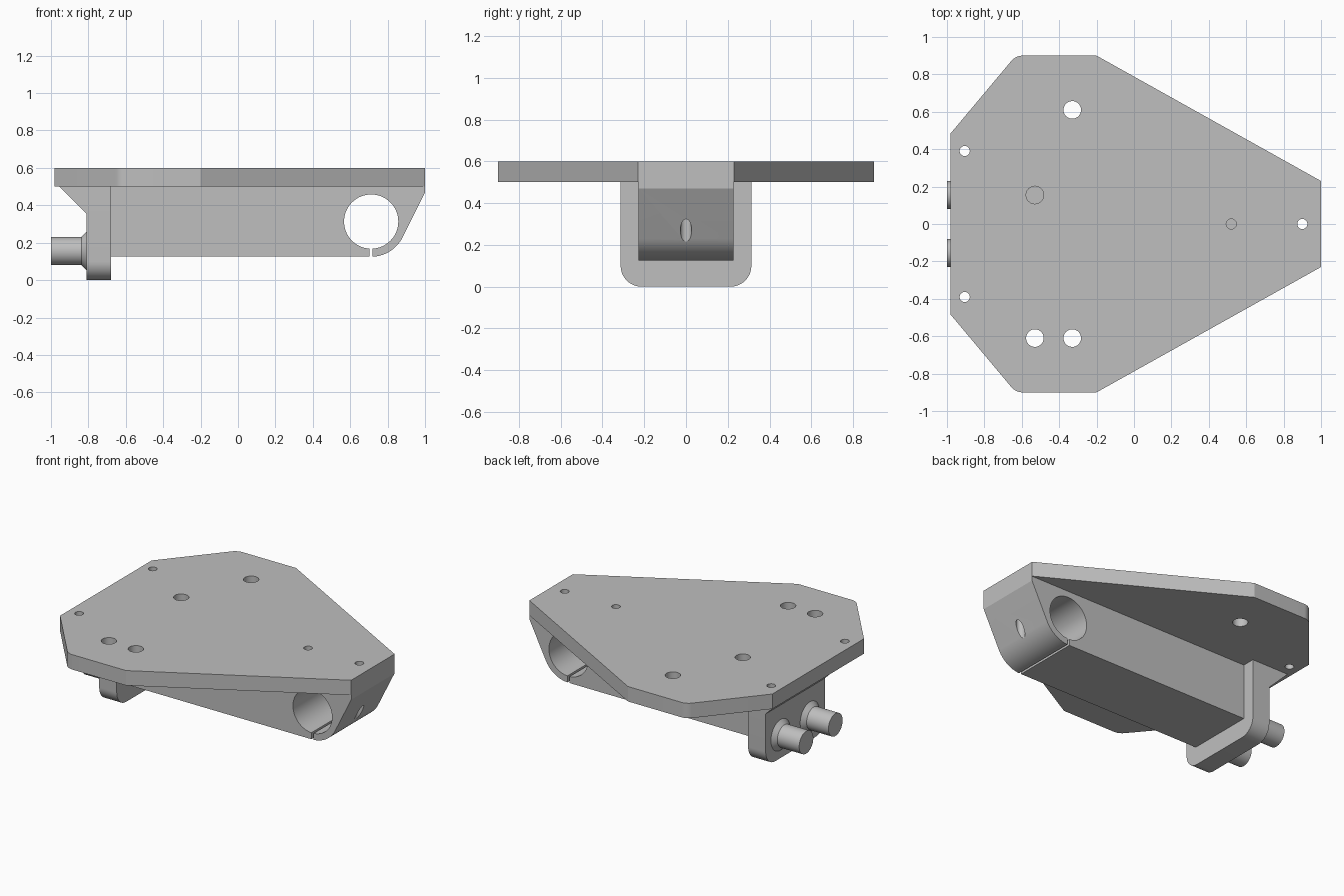
import bpy, bmesh
from math import cos, sin, radians
from mathutils import Vector

cube = bpy.data.objects.get("Cube")
if cube:
    bpy.data.objects.remove(cube, do_unlink=True)

grey = bpy.data.materials.new("plain grey")
grey.use_nodes = True
colour = (0.52, 0.52, 0.52, 1)
grey.diffuse_color = colour
grey.node_tree.nodes["Principled BSDF"].inputs["Base Color"].default_value = colour

# How each profile plane (a, b) and depth d map to x, y, z
AXES = {"x": lambda a, b, d: (d, a, b),
        "y": lambda a, b, d: (a, d, b),
        "z": lambda a, b, d: (a, b, d)}


def arc(ca, cb, r, start, end, steps=12):
    angles = [radians(start + (end - start) * i / steps) for i in range(steps + 1)]
    return [(ca + r * cos(t), cb + r * sin(t)) for t in angles]


def circle(ca, cb, r, steps=64):
    return arc(ca, cb, r, 0, 360, steps)[:-1]


def loft(name, sections, axis):
    """Closed solid through (profile, depth) sections with equal point counts."""
    bm = bmesh.new()
    rings = [[bm.verts.new(AXES[axis](a, b, d)) for a, b in pts] for pts, d in sections]
    bm.faces.new(rings[0])
    bm.faces.new(rings[-1])
    for r0, r1 in zip(rings, rings[1:]):
        for i in range(len(r0)):
            j = (i + 1) % len(r0)
            bm.faces.new((r0[i], r0[j], r1[j], r1[i]))
    bmesh.ops.recalc_face_normals(bm, faces=bm.faces)
    mesh = bpy.data.meshes.new(name)
    bm.to_mesh(mesh)
    bm.free()
    mesh.materials.append(grey)
    obj = bpy.data.objects.new(name, mesh)
    bpy.context.collection.objects.link(obj)
    return obj


def prism(name, pts, axis, low, high):
    return loft(name, [(pts, low), (pts, high)], axis)


def activate(obj):
    bpy.ops.object.select_all(action="DESELECT")
    obj.select_set(True)
    bpy.context.view_layer.objects.active = obj


def cut(obj, cutters):
    activate(obj)
    for cutter in cutters:
        mod = obj.modifiers.new("cut", "BOOLEAN")
        mod.operation = "DIFFERENCE"
        mod.solver = "EXACT"
        mod.object = cutter
        bpy.ops.object.modifier_apply(modifier=mod.name)
        bpy.data.objects.remove(cutter, do_unlink=True)


def hole(x, y, r, low=0.4):
    return prism("hole_cutter", circle(x, y, r, 40), "z", low, 0.7)


# Top plate: symmetric outline with rounded rear shoulders
half = [(1, 0.23), (-0.2, 0.9)] + arc(-0.595, 0.82, 0.08, 90, 138, 8) + [(-0.98, 0.485)]
outline = half + [(x, -y) for x, y in reversed(half)]
top_plate = prism("top_plate", outline, "z", 0.5, 0.6)
BIG, SMALL = 0.047, 0.027
cut(top_plate, [hole(-0.33, 0.61, BIG), hole(-0.33, -0.61, BIG),
                hole(-0.53, -0.61, BIG), hole(-0.53, 0.155, BIG),
                hole(-0.905, 0.39, SMALL), hole(-0.905, -0.39, SMALL),
                hole(0.52, 0, SMALL), hole(0.9, 0, SMALL)])

# Clamp body: long block with a rounded, sloping nose
BORE = (0.712, 0.313)
side = [(-0.7, 0.5), (-0.7, 0.125)] + arc(*BORE, 0.188, -90, -26.6, 20) + [(1, 0.47), (1, 0.5)]
clamp_body = prism("clamp_body", side, "y", -0.228, 0.228)
slot = [(0.704, 0.05), (0.72, 0.05), (0.72, 0.3), (0.704, 0.3)]
cut(clamp_body, [prism("bore_cutter", circle(*BORE, 0.145), "y", -0.5, 0.5),
                 prism("slot_cutter", slot, "y", -0.5, 0.5),
                 hole(0.9, 0, SMALL, 0.05), hole(0.52, 0, SMALL, 0.2)])

# Rear bracket plate with rounded lower corners
bracket = ([(-0.313, 0.5)] + arc(-0.213, 0.1, 0.1, 180, 270)
           + arc(0.213, 0.1, 0.1, 270, 360) + [(0.313, 0.5)])
rear_bracket = prism("rear_bracket", bracket, "x", -0.81, -0.68)

# Sloping gusset under the rear edge of the plate
rear_gusset = prism("rear_gusset", [(-0.955, 0.5), (-0.81, 0.355), (-0.81, 0.5)],
                    "y", -0.313, 0.313)

# Two pegs with flared roots
pegs = []
for label, y in (("left", 0.155), ("right", -0.155)):
    thin, wide = circle(y, 0.155, 0.075), circle(y, 0.155, 0.103)
    pegs.append(loft(label + "_peg", [(thin, -1), (thin, -0.838), (wide, -0.81)], "x"))

for obj in [top_plate, clamp_body, rear_bracket] + pegs:
    activate(obj)
    bpy.ops.object.shade_smooth_by_angle(angle=radians(25))
